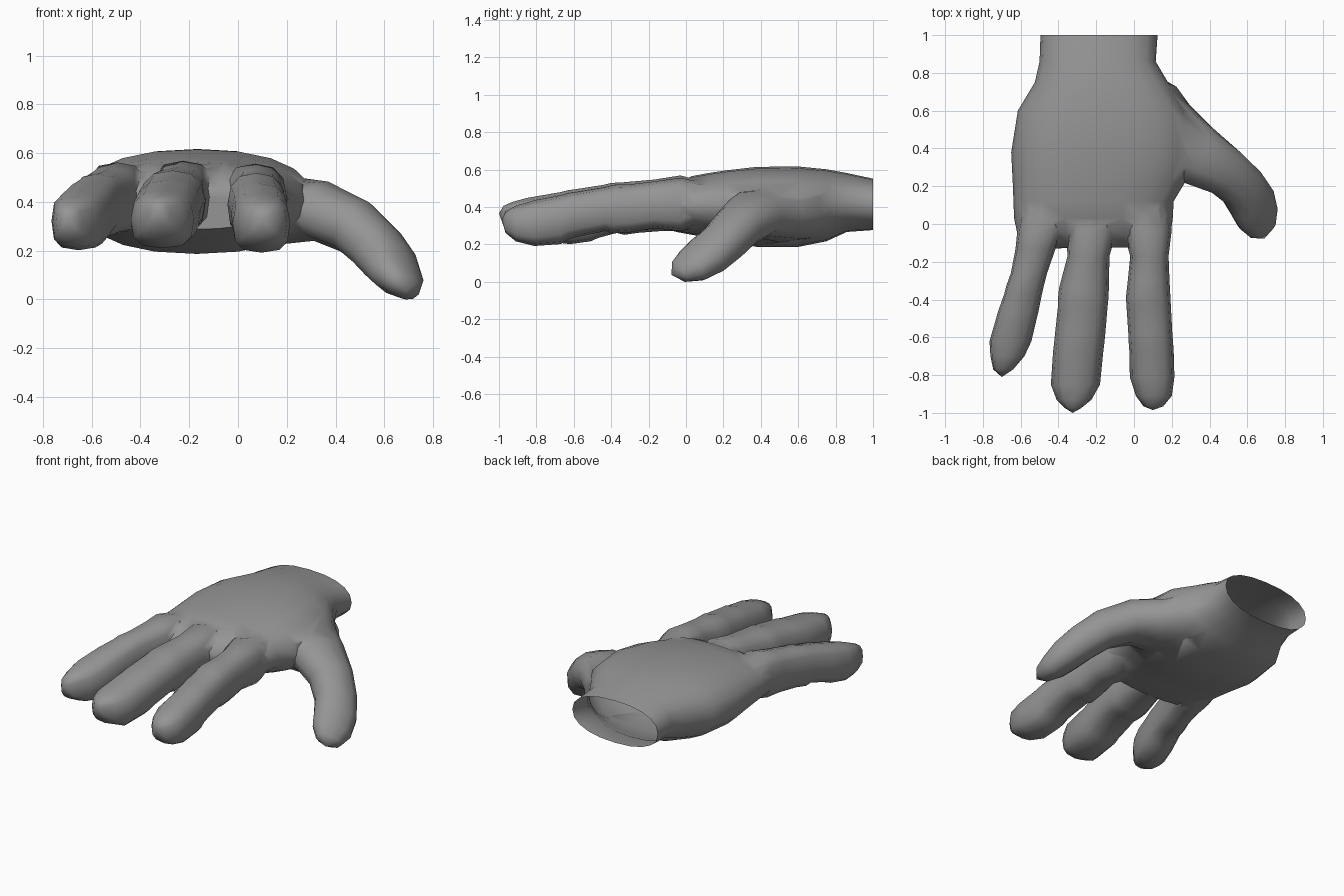
import bpy, bmesh, math
from mathutils import Vector

skin = bpy.data.materials.new("grey_skin")
skin.diffuse_color = (0.30, 0.30, 0.30, 1)


def loft(name, rings, sides, top, bottom, tip=None):
    """Closed tube through rings of (centre, side axis, up axis)."""
    bm = bmesh.new()
    loops = []
    for c, u, v in rings:
        loop = []
        for i in range(sides):
            a = 2 * math.pi * i / sides
            ca, sa = math.cos(a), math.sin(a)
            power = top if sa > 0 else bottom
            p = c + u * math.copysign(abs(ca) ** power, ca) + v * math.copysign(abs(sa) ** power, sa)
            loop.append(bm.verts.new(p))
        loops.append(loop)
    for a, b in zip(loops, loops[1:]):
        for i in range(sides):
            j = (i + 1) % sides
            bm.faces.new((a[i], a[j], b[j], b[i]))
    bm.faces.new(loops[0])
    if tip:
        t = bm.verts.new(tip)
        for i in range(sides):
            bm.faces.new((loops[-1][i], loops[-1][(i + 1) % sides], t))
    else:
        bm.faces.new(loops[-1])
    bmesh.ops.recalc_face_normals(bm, faces=bm.faces)
    me = bpy.data.meshes.new(name)
    bm.to_mesh(me)
    bm.free()
    me.materials.append(skin)
    ob = bpy.data.objects.new(name, me)
    bpy.context.collection.objects.link(ob)
    return ob


def upright(name, rows, sides, top, bottom, tip=None):
    """Loft along y from rows of (y, left, right, bottom, top)."""
    rings = [(Vector(((l + r) / 2, y, (b + t) / 2)), Vector(((r - l) / 2, 0, 0)),
              Vector((0, 0, (t - b) / 2))) for y, l, r, b, t in rows]
    return loft(name, rings, sides, top, bottom, tip)


# palm and wrist
hand = upright("hand", [
    (1.00, -0.495, 0.125, 0.28, 0.555),
    (0.86, -0.50, 0.115, 0.27, 0.585),
    (0.75, -0.525, 0.18, 0.22, 0.605),
    (0.60, -0.615, 0.28, 0.19, 0.62),
    (0.38, -0.65, 0.31, 0.19, 0.618),
    (0.22, -0.642, 0.27, 0.22, 0.60),
    (0.12, -0.638, 0.21, 0.24, 0.585),
    (0.03, -0.635, 0.205, 0.255, 0.568),
    (-0.05, -0.62, 0.195, 0.27, 0.53),
    (-0.125, -0.57, 0.15, 0.29, 0.46)], 20, 0.86, 0.88)

# fingers, with knuckle bulges and creased undersides
index = upright("index_finger", [
    (0.14, -0.03, 0.16, 0.32, 0.52),
    (-0.03, -0.06, 0.20, 0.275, 0.56),
    (-0.17, -0.02, 0.183, 0.29, 0.54),
    (-0.30, -0.033, 0.188, 0.268, 0.525),
    (-0.39, -0.043, 0.193, 0.262, 0.522),
    (-0.43, -0.04, 0.195, 0.275, 0.51),
    (-0.58, -0.03, 0.203, 0.243, 0.485),
    (-0.63, -0.028, 0.207, 0.23, 0.478),
    (-0.67, -0.025, 0.21, 0.205, 0.466),
    (-0.81, -0.022, 0.214, 0.195, 0.44),
    (-0.91, 0.01, 0.20, 0.22, 0.41),
    (-0.965, 0.05, 0.155, 0.265, 0.38)], 12, 0.8, 0.68, (0.10, -0.985, 0.335))
middle = upright("middle_finger", [
    (0.14, -0.33, -0.13, 0.32, 0.53),
    (-0.03, -0.36, -0.09, 0.28, 0.572),
    (-0.17, -0.352, -0.13, 0.295, 0.55),
    (-0.34, -0.397, -0.133, 0.278, 0.535),
    (-0.40, -0.403, -0.136, 0.275, 0.532),
    (-0.44, -0.403, -0.14, 0.288, 0.522),
    (-0.58, -0.418, -0.152, 0.255, 0.50),
    (-0.63, -0.423, -0.157, 0.243, 0.493),
    (-0.67, -0.428, -0.162, 0.225, 0.483),
    (-0.85, -0.44, -0.18, 0.213, 0.452),
    (-0.93, -0.41, -0.225, 0.25, 0.43),
    (-0.975, -0.365, -0.28, 0.30, 0.41)], 12, 0.8, 0.68, (-0.325, -1.0, 0.37))
little = upright("little_finger", [
    (0.14, -0.58, -0.40, 0.32, 0.52),
    (-0.03, -0.617, -0.375, 0.275, 0.565),
    (-0.13, -0.627, -0.415, 0.275, 0.545),
    (-0.26, -0.652, -0.46, 0.265, 0.525),
    (-0.33, -0.677, -0.478, 0.255, 0.518),
    (-0.37, -0.687, -0.487, 0.265, 0.505),
    (-0.47, -0.722, -0.507, 0.238, 0.485),
    (-0.51, -0.733, -0.517, 0.22, 0.475),
    (-0.62, -0.765, -0.543, 0.205, 0.445),
    (-0.70, -0.76, -0.58, 0.215, 0.42),
    (-0.77, -0.745, -0.64, 0.25, 0.39)], 12, 0.7, 0.68, (-0.70, -0.81, 0.335))

# thumb, bending outward and down: (x, y, z, half width, half height, roll)
path = [(-0.10, 0.60, 0.38, 0.20, 0.13, 0), (-0.01, 0.56, 0.375, 0.26, 0.155, 0),
        (0.08, 0.505, 0.37, 0.265, 0.155, 0), (0.19, 0.43, 0.37, 0.225, 0.14, 3),
        (0.34, 0.365, 0.365, 0.165, 0.125, 6), (0.48, 0.28, 0.30, 0.135, 0.117, 12),
        (0.57, 0.20, 0.215, 0.128, 0.11, 18), (0.625, 0.115, 0.145, 0.133, 0.10, 25),
        (0.655, 0.035, 0.092, 0.122, 0.08, 28), (0.68, -0.035, 0.058, 0.08, 0.052, 28)]
points = [Vector(p[:3]) for p in path]
rings = []
for i, p in enumerate(path):
    t = (points[min(i + 1, len(path) - 1)] - points[max(i - 1, 0)]).normalized()
    side = t.cross(Vector((0, 0, 1))).normalized()
    up = side.cross(t)
    c, s = math.cos(math.radians(p[5])), math.sin(math.radians(p[5]))
    rings.append((points[i], (side * c + up * s) * p[3], (up * c - side * s) * p[4]))
thumb = loft("thumb", rings, 12, 0.9, 0.9, (0.69, -0.078, 0.04))

# weld everything into a single skin
bpy.context.view_layer.objects.active = hand
for part in (index, middle, little, thumb):
    mod = hand.modifiers.new("join", "BOOLEAN")
    mod.operation = "UNION"
    mod.solver = "EXACT"
    mod.object = part
    bpy.ops.object.modifier_apply(modifier=mod.name)
    bpy.data.objects.remove(part, do_unlink=True)

# open the wrist, soften the seams in the palm area and settle on the ground
bm = bmesh.new()
bm.from_mesh(hand.data)
bmesh.ops.delete(bm, geom=[f for f in bm.faces if f.calc_center_median().y > 0.99], context="FACES")
bmesh.ops.remove_doubles(bm, verts=bm.verts, dist=0.008)
low = min(v.co.z for v in bm.verts)
bmesh.ops.translate(bm, verts=bm.verts, vec=(0, 0, -low))
bm.to_mesh(hand.data)
bm.free()

bpy.ops.object.select_all(action="DESELECT")
hand.select_set(True)
bpy.ops.object.shade_smooth_by_angle(angle=math.radians(55))
